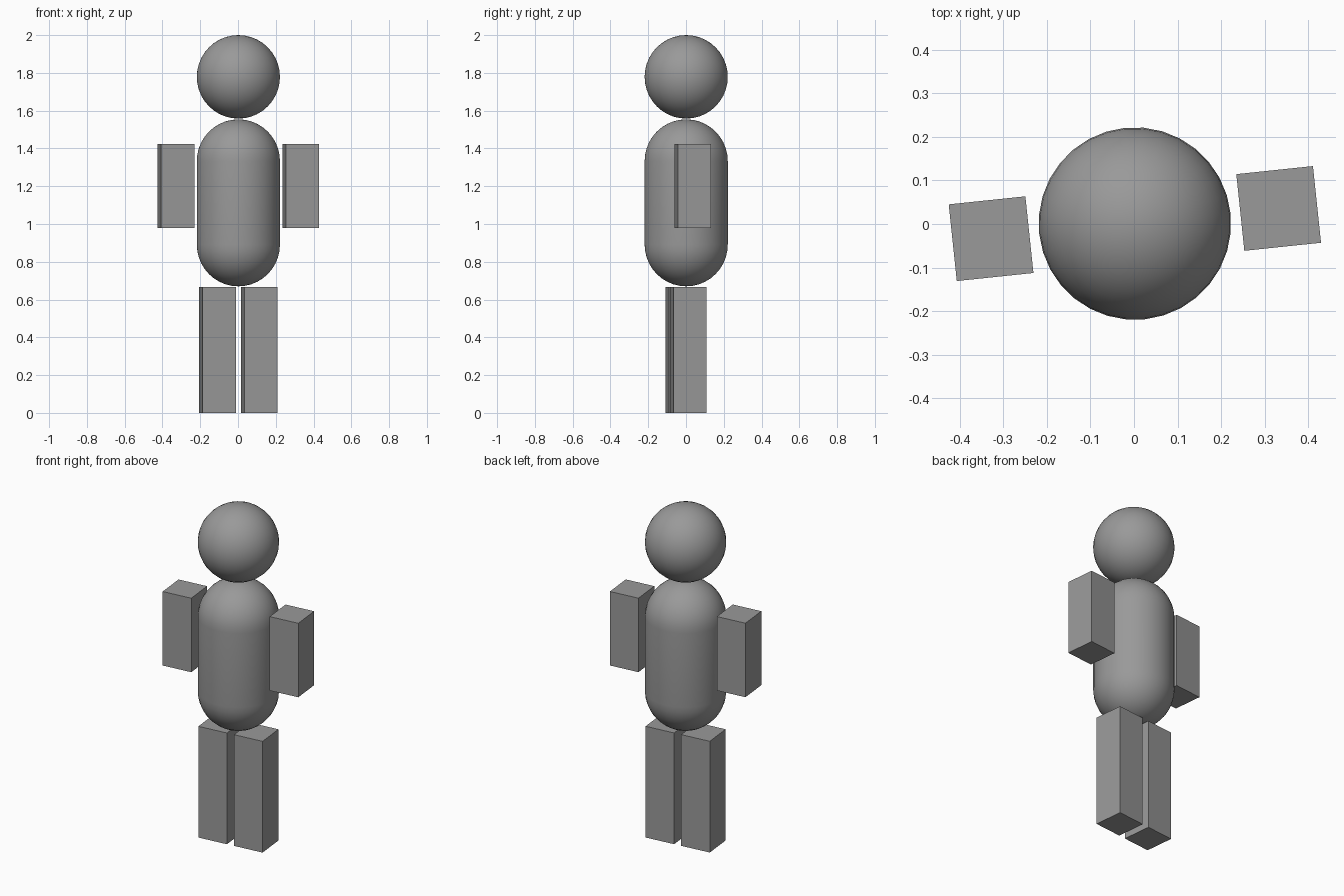
import bpy
import bmesh
from math import sin, cos, pi, radians
from mathutils import Matrix, Vector

if "Cube" in bpy.data.objects:
    bpy.data.objects.remove(bpy.data.objects["Cube"])

R = 0.221                                  # head and torso radius
# Whole figure is turned slightly
TURN = Matrix.Translation((0.002, 0.001, 0)) @ Matrix.Rotation(radians(6), 4, 'Z')

grey = bpy.data.materials.new("dark_grey")
grey.diffuse_color = (0.32, 0.32, 0.32, 1)
grey.use_nodes = True
grey.node_tree.nodes["Principled BSDF"].inputs["Base Color"].default_value = grey.diffuse_color


def finish(name, bm, smooth=False):
    bmesh.ops.transform(bm, matrix=TURN, verts=bm.verts)
    bmesh.ops.recalc_face_normals(bm, faces=bm.faces)
    for f in bm.faces:
        f.smooth = smooth
    mesh = bpy.data.meshes.new(name)
    bm.to_mesh(mesh)
    bm.free()
    mesh.materials.append(grey)
    bpy.context.collection.objects.link(bpy.data.objects.new(name, mesh))


def round_body(name, low, high, segments=32, rings=10):
    """Lathe two half circles centred at heights low and high."""
    quarter = [i * pi / 2 / rings for i in range(rings + 1)]
    profile = [(R * sin(a), low - R * cos(a)) for a in quarter]
    top = [(R * cos(a), high + R * sin(a)) for a in quarter]
    profile += top if high > low else top[1:]
    bm = bmesh.new()
    verts = [bm.verts.new((x, 0, z)) for x, z in profile]
    edges = [bm.edges.new(pair) for pair in zip(verts, verts[1:])]
    bmesh.ops.spin(bm, geom=verts + edges, axis=(0, 0, 1), cent=(0, 0, 0),
                   angle=2 * pi, steps=segments, use_merge=True)
    bmesh.ops.remove_doubles(bm, verts=bm.verts, dist=1e-5)
    finish(name, bm, smooth=True)


def limb(name, x, bottom, top, width=0.177):
    bm = bmesh.new()
    size = Vector((width, width, top - bottom))
    bmesh.ops.create_cube(bm, size=1, matrix=Matrix.LocRotScale(
        Vector((x, 0, (top + bottom) / 2)), None, size))
    finish(name, bm)


# Head and torso
round_body("head", 1.779, 1.779)
round_body("torso", 0.891, 1.333)

# Arms and legs on both sides
for side, sign in (("left", -1), ("right", 1)):
    limb(side + "_arm", sign * 0.332, 0.98, 1.423)
    limb(side + "_leg", sign * 0.1106, 0.0, 0.666)
